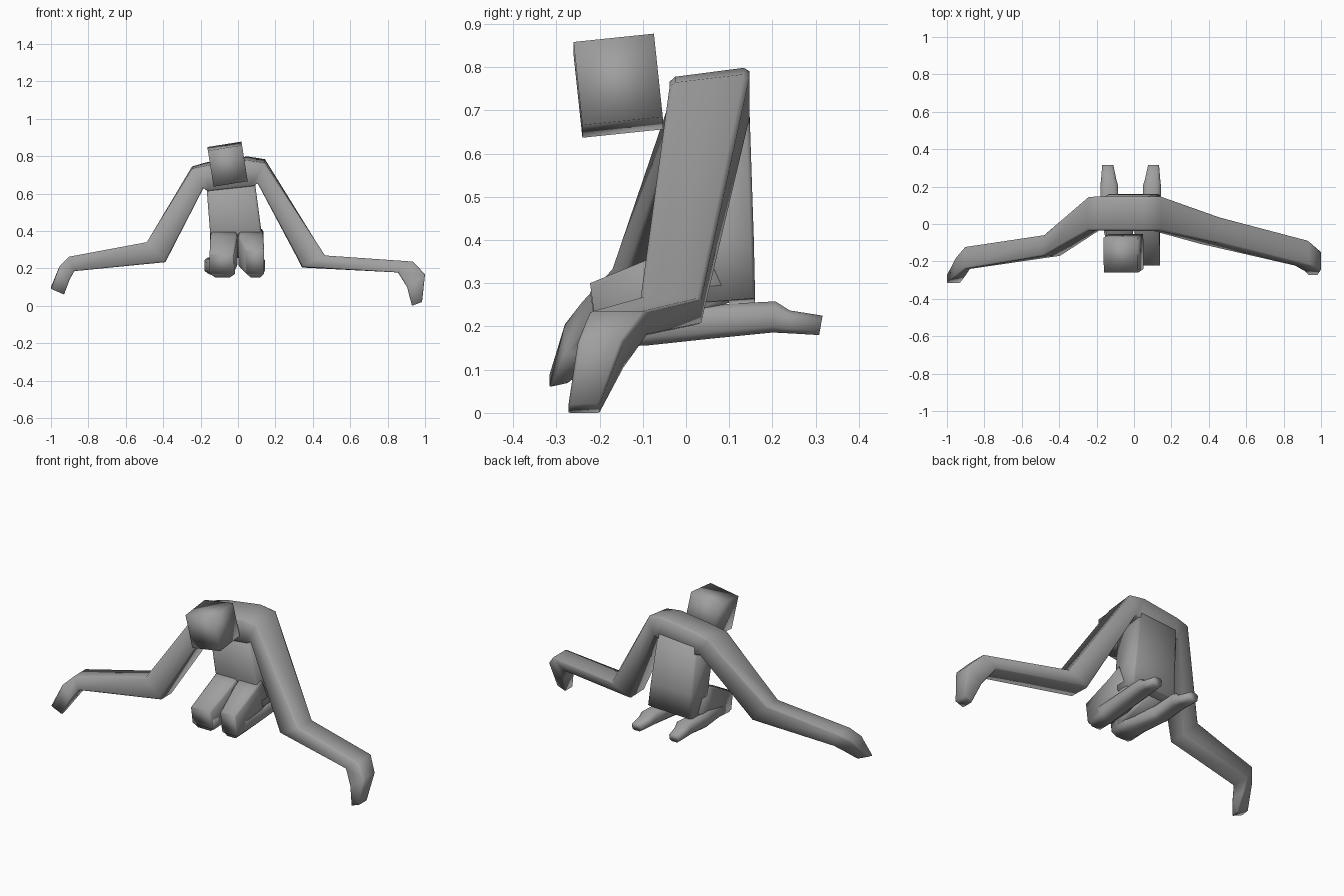
import bpy, bmesh, math
from mathutils import Vector

if "Cube" in bpy.data.objects:
    bpy.data.objects.remove(bpy.data.objects["Cube"])

grey = bpy.data.materials.new("dark_grey")
grey.diffuse_color = (.35, .35, .35, 1)
grey.use_nodes = True
grey.node_tree.nodes["Principled BSDF"].inputs["Base Color"].default_value = grey.diffuse_color


def chamfer(pts, c):
    """Cut the corners of a ring of points by fraction c of each edge."""
    out = []
    for i, p in enumerate(pts):
        out += [p.lerp(pts[i - 1], c), p.lerp(pts[(i + 1) % len(pts)], c)]
    return out


def finish(ob):
    """Soft shading across all edges, plain dark grey."""
    ob.data.materials.append(grey)
    bpy.ops.object.select_all(action='DESELECT')
    ob.select_set(True)
    bpy.context.view_layer.objects.active = ob
    bpy.ops.object.shade_smooth()


def loft(name, rings, cut=0.0):
    """Skin a closed tube through a list of 4-point rings."""
    bm = bmesh.new()
    loops = []
    for r in rings:
        pts = [Vector(p) for p in r]
        if cut:
            pts = chamfer(pts, cut)
        loops.append([bm.verts.new(p) for p in pts])
    n = len(loops[0])
    for a, b in zip(loops, loops[1:]):
        for i in range(n):
            j = (i + 1) % n
            bm.faces.new((a[i], a[j], b[j], b[i]))
    bm.faces.new(loops[0])
    bm.faces.new(loops[-1])
    bmesh.ops.recalc_face_normals(bm, faces=bm.faces)
    me = bpy.data.meshes.new(name)
    bm.to_mesh(me)
    bm.free()
    ob = bpy.data.objects.new(name, me)
    bpy.context.collection.objects.link(ob)
    finish(ob)
    return ob


def arm_ring(xo, zo, xi, zi, yf, yb, drop=0):
    """Outer and inner edge in the front view, depth, drop of the front edge."""
    return [(xo, yf, zo - drop), (xo, yb, zo), (xi, yb, zi), (xi, yf, zi - drop)]


def leg_ring(x0, x1, y0, z0, y1, z1):
    """Left and right side, lower edge (y0, z0), upper edge (y1, z1)."""
    return [(x0, y0, z0), (x1, y0, z0), (x1, y1, z1), (x0, y1, z1)]


# arms and shoulders: one span from the left hand to the right hand
loft("arms_and_shoulders", [arm_ring(*r) for r in [
    (-1.0, .10, -.93, .07, -.316, -.27, .01),
    (-.955, .21, -.90, .14, -.28, -.18),
    (-.904, .262, -.875, .185, -.24, -.123),
    (-.487, .34, -.388, .233, -.17, -.06),
    (-.246, .745, -.185, .64, -.036, .145, .012),
    (-.17, .768, -.16, .63, -.036, .147, .02),
    (.05, .80, .08, .66, -.038, .147, .024),
    (.144, .785, .105, .675, -.038, .147, .022),
    (.465, .265, .342, .204, -.105, .035, -.004),
    (.936, .236, .855, .178, -.222, -.09),
    (1.0, .168, .904, .10, -.25, -.145),
    (.984, .02, .93, .0, -.272, -.20),
]], cut=0.07)

# torso, leaning slightly to one side
loft("torso", [
    [(-.145, .03, .255), (.14, .03, .255), (.14, .16, .265), (-.145, .16, .255)],
    [(-.15, -.005, .40), (.125, -.005, .40), (.125, .157, .40), (-.15, .157, .40)],
    [(-.172, -.034, .68), (.085, -.034, .70), (.085, .147, .70), (-.172, .147, .68)],
], cut=0.05)

# folded legs: thigh runs forward to the knee, shin runs back to the foot
legs = {
    "left": dict(hip=(-.148, -.004), knee=(-.152, -.022), low=(-.15, -.016),
                 heel=(-.18, -.085), toe=(-.17, -.11), top=.28),
    "right": dict(hip=(.002, .136), knee=(.04, .14), low=(.048, .138),
                  heel=(.048, .144), toe=(.075, .134), top=.30),
}
for side, s in legs.items():
    loft(side + "_thigh", [
        leg_ring(*s["hip"], .10, .255, .03, .41),
        leg_ring(*s["hip"], -.04, .205, -.04, .375),
        leg_ring(*s["knee"], -.205, .17, -.222, s["top"]),
    ], cut=0.07)
    loft(side + "_shin_and_foot", [
        leg_ring(*s["low"], -.195, .152, -.208, .24),
        leg_ring(*s["low"], -.09, .156, -.09, .25),
        leg_ring(*s["heel"], .06, .172, .05, .25),
        leg_ring(*s["heel"], .20, .186, .207, .258),
        leg_ring(s["heel"][0] * .6 + s["toe"][0] * .4,
                 s["heel"][1] * .6 + s["toe"][1] * .4, .24, .184, .24, .237),
        leg_ring(*s["toe"], .308, .18, .316, .225),
    ], cut=0.2)

# head: a tilted block held in front of the shoulders
bpy.ops.mesh.primitive_cube_add(size=1, location=(-.056, -.157, .757))
head = bpy.context.object
head.name = "head"
head.scale = (.185, .187, .196)
head.rotation_euler = (math.radians(6), math.radians(-9), 0)
finish(head)
